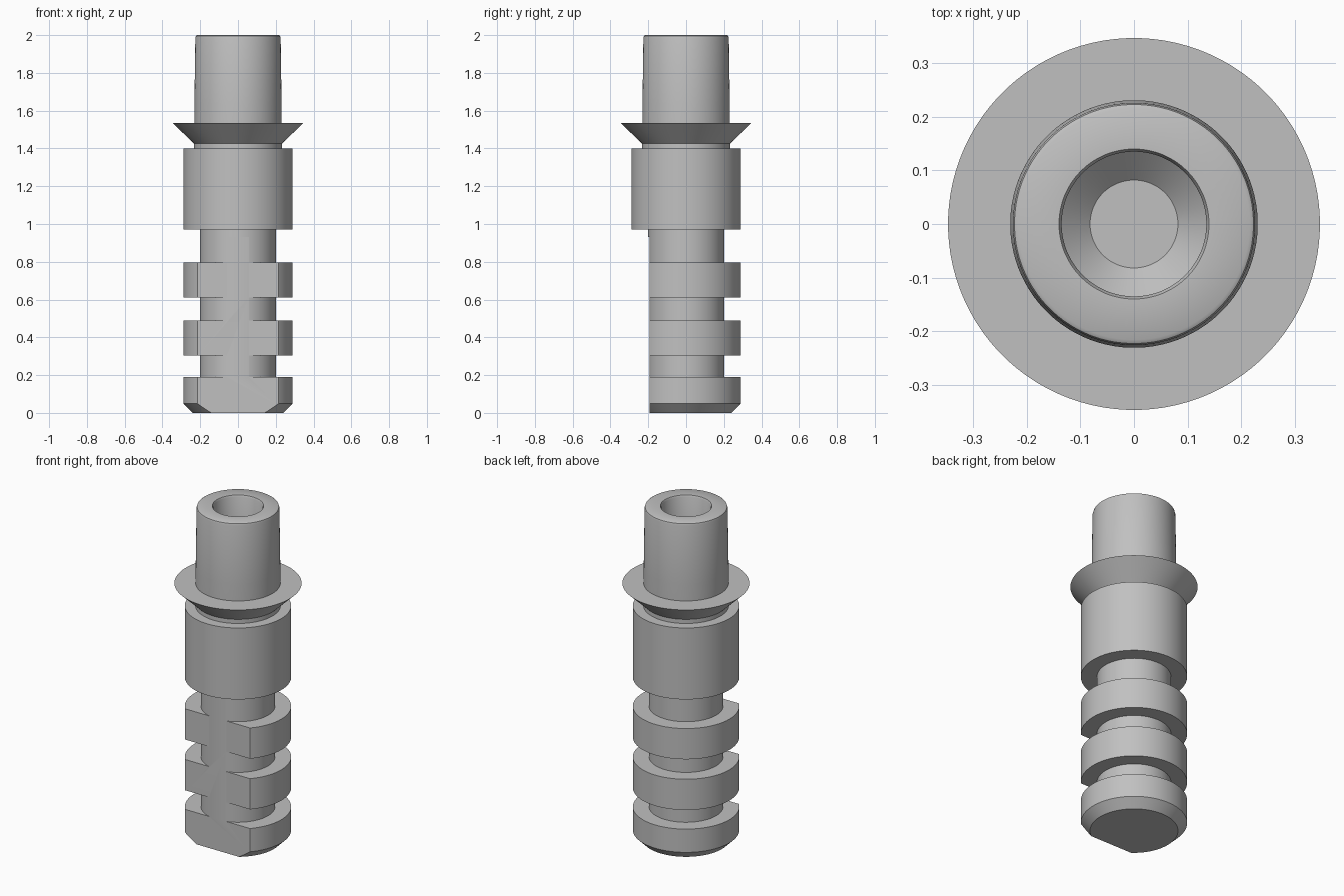
import bpy, bmesh, math

cube = bpy.data.objects.get("Cube")
if cube:
    bpy.data.objects.remove(cube, do_unlink=True)

SIDES = 96
CORE, RING, FLAT_Y, FLAT_TOP = 0.202, 0.29, -0.194, 0.93

metal = bpy.data.materials.new("plain_grey")
metal.use_nodes = True
grey = (0.53, 0.53, 0.53, 1)
metal.diffuse_color = grey
metal.node_tree.nodes["Principled BSDF"].inputs["Base Color"].default_value = grey


def lathe(name, profile, flat_y=None):
    """Turn an (r, z) profile around z, cap both ends, optionally mill a flat on the front."""
    bm = bmesh.new()
    loops = []
    for r, z in profile:
        loops.append([bm.verts.new((r * math.cos(2 * math.pi * (i + 0.5) / SIDES),
                                    r * math.sin(2 * math.pi * (i + 0.5) / SIDES), z))
                      for i in range(SIDES)])
    for a, b in zip(loops, loops[1:]):
        for i in range(SIDES):
            j = (i + 1) % SIDES
            bm.faces.new((a[i], a[j], b[j], b[i]))
    bm.faces.new(loops[0][::-1])
    bm.faces.new(loops[-1])
    if flat_y is not None:
        bmesh.ops.bisect_plane(bm, geom=bm.verts[:] + bm.edges[:] + bm.faces[:],
                               plane_co=(0, flat_y, 0), plane_no=(0, -1, 0),
                               clear_outer=True)
        rim = [e for e in bm.edges if e.is_boundary]
        bmesh.ops.triangle_fill(bm, edges=rim, use_beauty=True, normal=(0, -1, 0))
        flat = [f for f in bm.faces if all(abs(v.co.y - flat_y) < 1e-5 for v in f.verts)]
        bmesh.ops.dissolve_faces(bm, faces=flat)
    bmesh.ops.recalc_face_normals(bm, faces=bm.faces[:])
    mesh = bpy.data.meshes.new(name)
    bm.to_mesh(mesh)
    bm.free()
    mesh.materials.append(metal)
    obj = bpy.data.objects.new(name, mesh)
    bpy.context.collection.objects.link(obj)
    bpy.ops.object.select_all(action='DESELECT')
    obj.select_set(True)
    bpy.context.view_layer.objects.active = obj
    bpy.ops.object.shade_smooth_by_angle(angle=math.radians(30))
    return obj


# Ribbed shank: chamfered foot ring, two more rings, flat milled along the front
shank = [(0.24, 0), (RING, 0.05), (RING, 0.19)]
for low, high in ((0.305, 0.49), (0.61, 0.795)):
    shank += [(CORE, shank[-1][1]), (CORE, low), (RING, low), (RING, high)]
shank += [(CORE, shank[-1][1]), (CORE, FLAT_TOP)]
lathe("ribbed_shank", shank, FLAT_Y)

# Round neck and wide collar
lathe("collar", [(CORE, FLAT_TOP), (CORE, 0.97), (RING, 0.97), (RING, 1.4), (0.2, 1.4)])

# Flared flange, tapered spigot and blind bore
lathe("flange_and_spigot", [
    (0.232, 1.4), (0.232, 1.425), (0.347, 1.535), (0.231, 1.535), (0.231, 1.63),
    (0.226, 1.985), (0.223, 1.996), (0.216, 2.0),
    (0.14, 2.0), (0.135, 1.99), (0.135, 1.62), (0.082, 1.57)])
